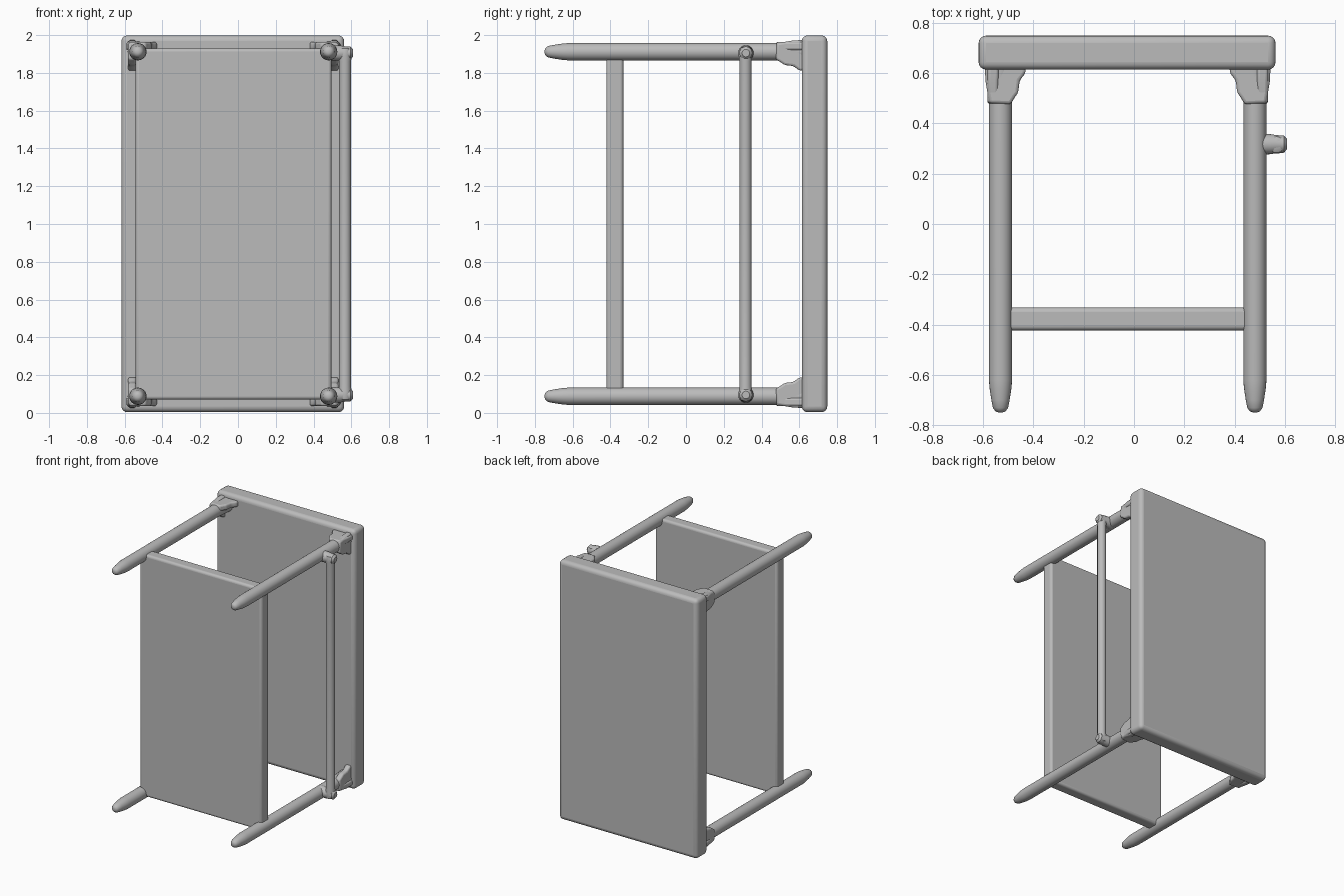
import bpy, bmesh, math
from mathutils import Vector, Matrix

if "Cube" in bpy.data.objects:
    bpy.data.objects.remove(bpy.data.objects["Cube"])

grey = bpy.data.materials.new("plain grey")
grey.diffuse_color = (0.5, 0.5, 0.5, 1)
grey.use_nodes = True
grey.node_tree.nodes["Principled BSDF"].inputs["Base Color"].default_value = grey.diffuse_color

CX, CZ = -0.025, 1.0          # centre of the leg layout
LEG_X, LEG_Z = 0.505, 0.912   # leg offsets from that centre


def finish(name, bm, bevel=0, segments=4):
    bmesh.ops.recalc_face_normals(bm, faces=bm.faces)
    me = bpy.data.meshes.new(name)
    bm.to_mesh(me)
    bm.free()
    me.materials.append(grey)
    ob = bpy.data.objects.new(name, me)
    bpy.context.collection.objects.link(ob)
    if bevel:
        mod = ob.modifiers.new("rounding", 'BEVEL')
        mod.width, mod.segments = bevel, segments
    bpy.ops.object.select_all(action='DESELECT')
    ob.select_set(True)
    bpy.context.view_layer.objects.active = ob
    bpy.ops.object.shade_smooth_by_angle(angle=math.radians(40))
    return ob


def box(name, lo, hi, bevel):
    lo, hi = Vector(lo), Vector(hi)
    bm = bmesh.new()
    bmesh.ops.create_cube(bm, size=1)
    for v in bm.verts:
        v.co = (lo + hi) / 2 + v.co * (hi - lo)
    return finish(name, bm, bevel)


def lathe(name, origin, direction, profile, sides=24):
    """Round part: profile is (distance along the direction, radius)."""
    rot = Vector((0, 0, 1)).rotation_difference(Vector(direction)).to_matrix()
    bm = bmesh.new()
    rings = []
    for d, r in profile:
        rings.append([bm.verts.new(Vector(origin) + rot @ Vector(
            (r * math.cos(a), r * math.sin(a), d)))
            for a in (2 * math.pi * i / sides for i in range(sides))])
    for a, b in zip(rings, rings[1:]):
        for i in range(sides):
            j = (i + 1) % sides
            bm.faces.new((a[i], a[j], b[j], b[i]))
    bm.faces.new(rings[0])
    bm.faces.new(rings[-1])
    return finish(name, bm)


def gusset(name, corner, reach, across):
    """Flat bracket in the plane of the leg and the reach direction."""
    outline = [(-0.062, 0.63), (-0.06, 0.57), (-0.045, 0.48), (0.04, 0.475),
               (0.058, 0.505), (0.07, 0.52), (0.076, 0.57), (0.1, 0.6), (0.1, 0.63)]
    bm = bmesh.new()
    face = bm.faces.new([bm.verts.new(corner + reach * u + Vector((0, y, 0)) + across * -0.022)
                         for u, y in outline])
    new = bmesh.ops.extrude_face_region(bm, geom=[face])["geom"]
    for v in new:
        if isinstance(v, bmesh.types.BMVert):
            v.co += across * 0.044
    return finish(name, bm, 0.012, 3)


# Thick table top standing upright at the back
box("table_top", (-0.617, 0.613, 0.004), (0.562, 0.748, 1.998), 0.03)

# Lower shelf panel between the legs
box("shelf", (-0.542, -0.422, 0.07), (0.495, -0.332, 1.93), 0.018)

# Four legs with tapered rounded feet, each with two gussets
leg = [(-0.748, 0.008), (-0.744, 0.02), (-0.73, 0.03), (-0.70, 0.036),
       (-0.655, 0.043), (-0.62, 0.046), (0.48, 0.046), (0.63, 0.055)]
for sx, side in ((-1, "left"), (1, "right")):
    for sz, level in ((-1, "lower"), (1, "upper")):
        x, z = CX + sx * LEG_X, CZ + sz * LEG_Z
        lathe(f"leg_{level}_{side}", (x, 0, z), (0, 1, 0), leg)
        inx, inz = Vector((-sx, 0, 0)), Vector((0, 0, -sz))
        gusset(f"bracket_across_{level}_{side}", Vector((x, 0, z)) - inz * 0.03, inx, inz)
        gusset(f"bracket_along_{level}_{side}", Vector((x, 0, z)) - inx * 0.03, inz, inx)

# Towel rail along the right side, with flared ends and stubs to the legs
rail = [(0.062, 0.018), (0.07, 0.032), (0.085, 0.036), (0.11, 0.036), (0.14, 0.032),
        (1.86, 0.032), (1.89, 0.036), (1.915, 0.036), (1.93, 0.032), (1.938, 0.018)]
lathe("side_rail", (0.566, 0.315, 0), (0, 0, 1), rail)
for z, level in ((0.095, "lower"), (1.905, "upper")):
    lathe(f"rail_stub_{level}", (0.48, 0.317, z), (1, 0, 0),
          [(0, 0.042), (0.06, 0.04), (0.085, 0.036), (0.115, 0.034), (0.128, 0.02)])
